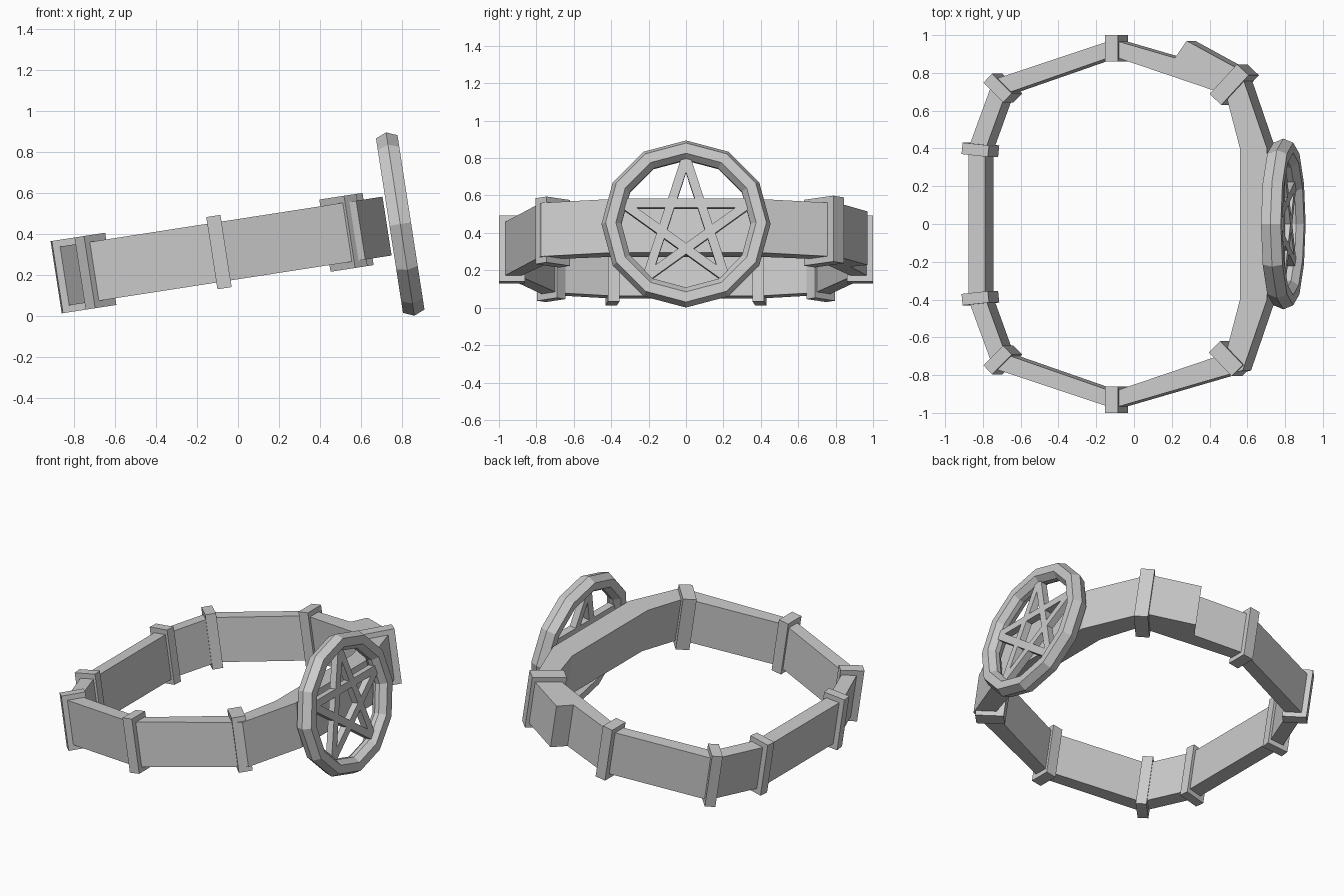
import bpy, bmesh
from math import radians, sin, cos, pi
from mathutils import Matrix, Vector

if "Cube" in bpy.data.objects:
    bpy.data.objects.remove(bpy.data.objects["Cube"])

# whole belt leans up towards its buckle
TILT = Matrix.Translation((0, 0, 0.325)) @ Matrix.Rotation(radians(-8.8), 4, 'Y')
BAND_H, CLIP_H = 0.145, 0.178   # half heights


def make(name, verts, faces):
    bm = bmesh.new()
    vs = [bm.verts.new(TILT @ Vector(v)) for v in verts]
    for f in faces:
        bm.faces.new([vs[i] for i in f])
    bmesh.ops.recalc_face_normals(bm, faces=bm.faces)
    me = bpy.data.meshes.new(name)
    bm.to_mesh(me)
    bm.free()
    ob = bpy.data.objects.new(name, me)
    bpy.context.collection.objects.link(ob)
    return ob


def lathe_like(name, rows, closed=True):
    """Skin a list of equal cross-sections; closed loops or capped ends."""
    n, k = len(rows), len(rows[0])
    faces = []
    for i in range(n if closed else n - 1):
        j = (i + 1) % n
        for a in range(k):
            b = (a + 1) % k
            faces.append((i * k + a, i * k + b, j * k + b, j * k + a))
    if not closed:
        faces += [tuple(range(k)), tuple(range((n - 1) * k, n * k))]
    return make(name, [v for r in rows for v in r], faces)


def prism(name, pts, h):
    return lathe_like(name, [[(x, y, z) for x, y in pts] for z in (-h, h)], False)


# strap: (outer, inner) plan points for the +y half, front to back
half = [((0.735, 0.40), (0.59, 0.40)),
        ((0.605, 0.775), (0.515, 0.685)),
        ((-0.09, 0.975), (-0.09, 0.888)),
        ((-0.73, 0.765), (-0.665, 0.69)),
        ((-0.865, 0.40), (-0.775, 0.39))]
loop = half + [((o[0], -o[1]), (i[0], -i[1])) for o, i in reversed(half)]
lathe_like("strap", [[(*o, -BAND_H), (*o, BAND_H), (*i, BAND_H), (*i, -BAND_H)]
                     for o, i in loop])

# loose end of the strap, overlapping on the +y side
prism("strap_tongue", [(0.235, 0.87), (0.305, 0.97), (0.62, 0.80), (0.55, 0.71)], BAND_H)


# clips around the strap: centre, outward angle, length, width
def clip(name, x, y, ang, length, width):
    d = Vector((cos(radians(ang)), sin(radians(ang))))
    s = Vector((-d.y, d.x))
    c = Vector((x, y))
    prism(name, [tuple(c + d * length / 2 * a + s * width / 2 * b)
                 for a, b in ((-1, -1), (1, -1), (1, 1), (-1, 1))], CLIP_H)


for side, sgn in (("left", 1), ("right", -1)):
    clip("side_clip_" + side, -0.094, sgn * 0.93, sgn * 90, 0.14, 0.07)
    clip("corner_clip_" + side, -0.703, sgn * 0.72, sgn * 135, 0.148, 0.066)
    clip("back_clip_" + side, -0.823, sgn * 0.393, sgn * 174, 0.142, 0.061)
clip("front_clip_left", 0.537, 0.738, 47, 0.215, 0.085)
clip("front_clip_right", 0.52, -0.713, -46, 0.175, 0.085)

# buckle ring: twelve sides, bevelled section (radius, depth)
BX = 0.80
section = [(0.452, 0), (0.43, 0.053), (0.375, 0.053),
           (0.345, 0.015), (0.345, -0.015), (0.375, -0.053), (0.43, -0.053)]
lathe_like("buckle_ring", [[(BX + d, r * sin(i * pi / 6), r * cos(i * pi / 6))
                            for r, d in section] for i in range(12)])

# five crossing bars form the star
R, W, D = 0.355, 0.024, 0.022
tips = [Vector((R * sin(i * 0.4 * pi), R * cos(i * 0.4 * pi))) for i in range(5)]
for i in range(5):
    p, q = tips[i], tips[(i + 2) % 5]
    d = (q - p).normalized()
    s = Vector((-d.y, d.x)) * W
    lathe_like(f"star_bar_{i + 1}",
               [[(BX + e, *(c + s * b)) for e, b in ((-D, -1), (D, -1), (D, 1), (-D, 1))]
                for c in (p, q)], False)
